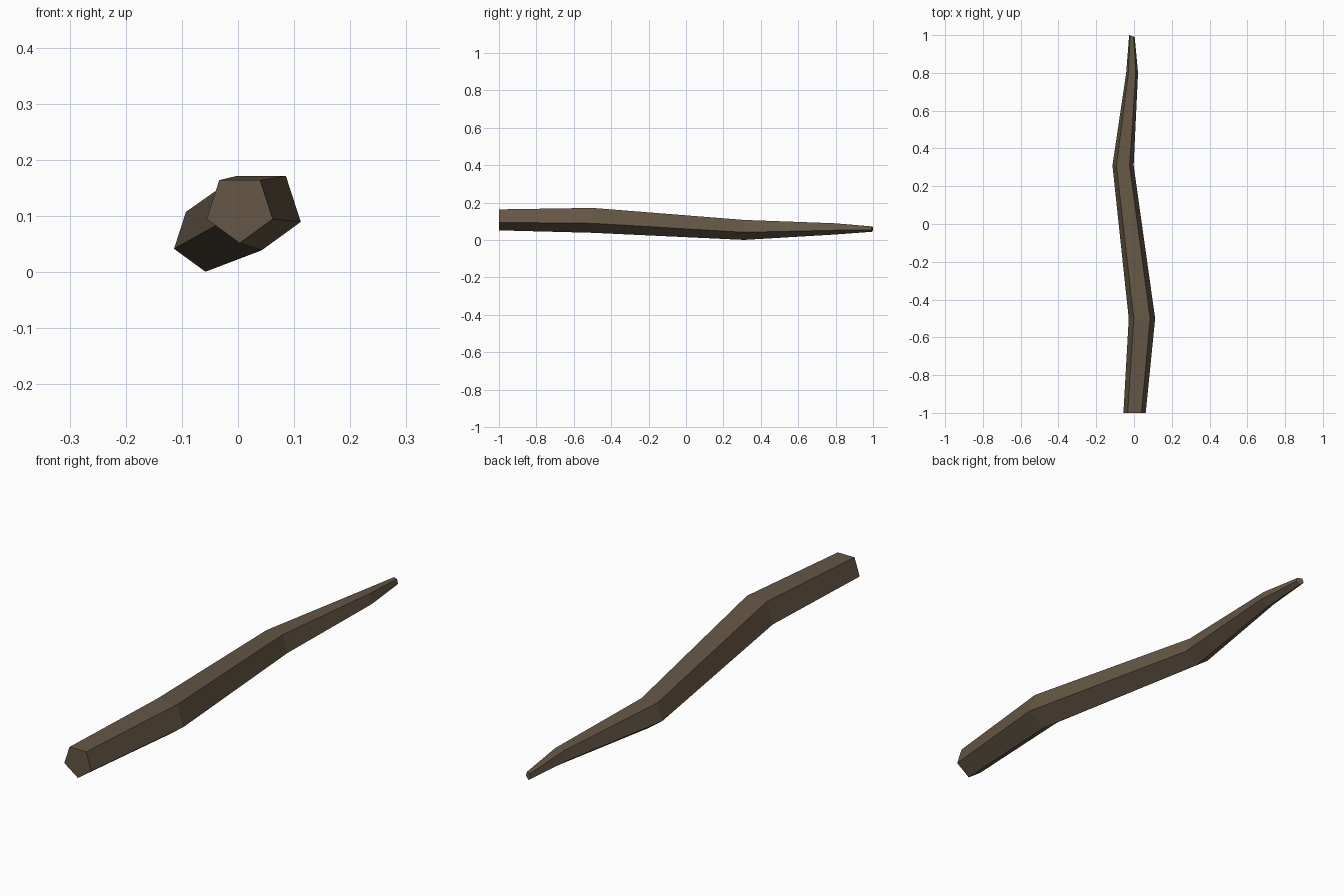
import bpy, bmesh
from math import cos, sin, radians

cube = bpy.data.objects.get("Cube")
if cube:
    bpy.data.objects.remove(cube)

# Bark colour
bark = bpy.data.materials.new("brown_bark")
bark.use_nodes = True
colour = (0.13, 0.095, 0.06, 1)
bark.diffuse_color = colour
bark.node_tree.nodes["Principled BSDF"].inputs["Base Color"].default_value = colour

# Bends of the stick: centre x, y, z, radius, end slant
bends = [
    (0.003, -1.0, 0.114, 0.062, 0),
    (0.042, -0.5, 0.1125, 0.0735, 0),
    (-0.058, 0.31, 0.06, 0.059, 0),
    (-0.010, 0.8, 0.063, 0.033, 0),
    (-0.011, 0.995, 0.06, 0.0155, -0.35),
]
SIDES = 5

# Five-sided tapering branch, one edge pointing down
bm = bmesh.new()
rings = []
for x, y, z, r, slant in bends:
    ring = []
    for i in range(SIDES):
        a = radians(-90 + 360 * i / SIDES)
        dx = r * cos(a)
        ring.append(bm.verts.new((x + dx, y + slant * dx, z + r * sin(a))))
    rings.append(ring)
for a, b in zip(rings, rings[1:]):
    for i in range(SIDES):
        j = (i + 1) % SIDES
        bm.faces.new((a[i], a[j], b[j], b[i]))

# Cut ends
bm.faces.new(rings[0])
bm.faces.new(rings[-1])
bmesh.ops.recalc_face_normals(bm, faces=bm.faces)

mesh = bpy.data.meshes.new("branch")
bm.to_mesh(mesh)
bm.free()
mesh.materials.append(bark)
branch = bpy.data.objects.new("branch", mesh)
bpy.context.collection.objects.link(branch)
